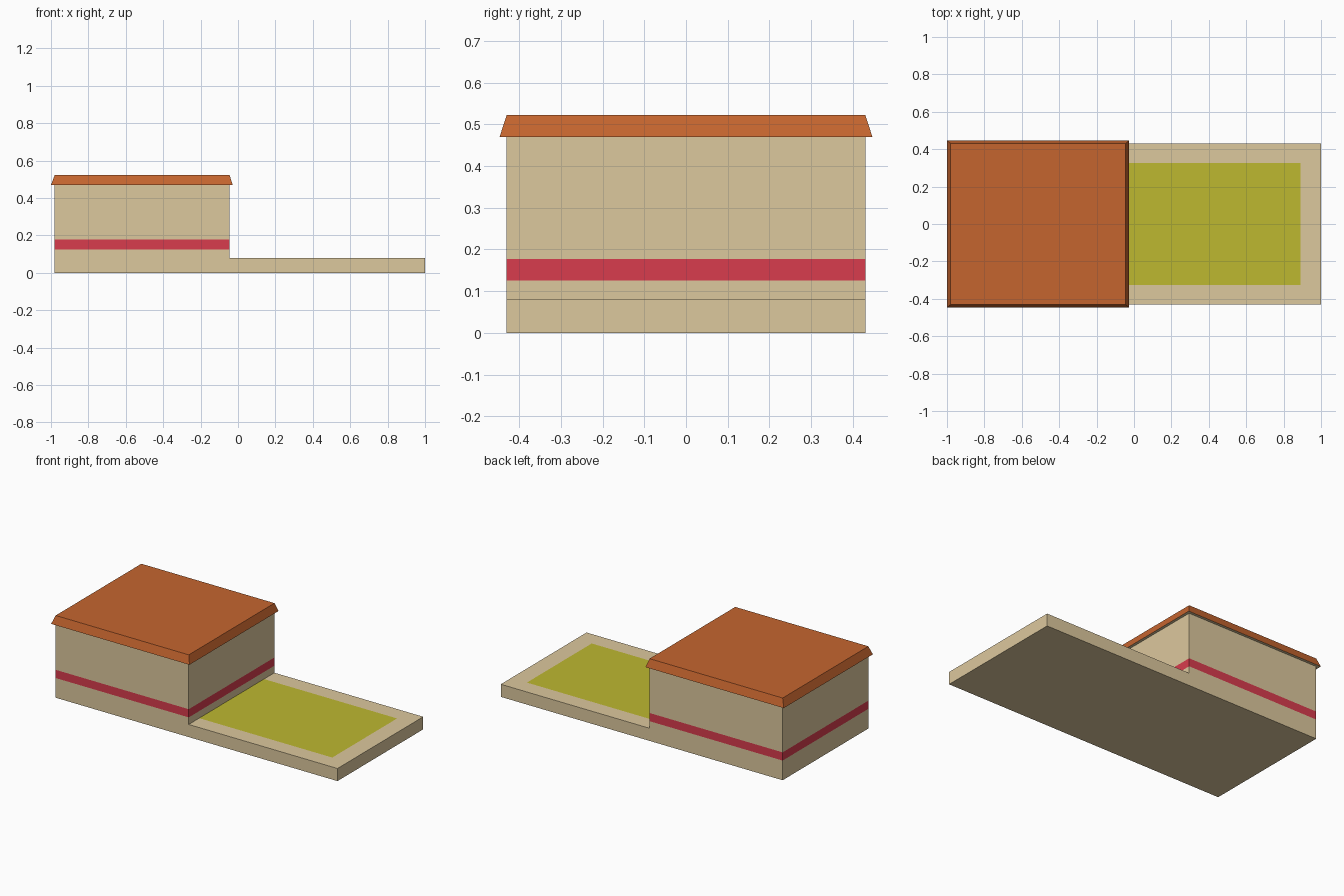
import bpy, bmesh

if "Cube" in bpy.data.objects:
    bpy.data.objects.remove(bpy.data.objects["Cube"])


def material(name, color):
    m = bpy.data.materials.new(name)
    m.diffuse_color = (*color, 1)
    m.use_nodes = True
    m.node_tree.nodes["Principled BSDF"].inputs["Base Color"].default_value = m.diffuse_color
    return m


TAN = material("tan_wall", (0.72, 0.58, 0.34))
RED = material("red_band", (0.69, 0.045, 0.075))
LIME = material("lime_lawn", (0.51, 0.48, 0.03))
ORANGE = material("orange_roof", (0.56, 0.13, 0.028))


def finish(bm, name, mats):
    bmesh.ops.recalc_face_normals(bm, faces=bm.faces)
    me = bpy.data.meshes.new(name)
    bm.to_mesh(me)
    bm.free()
    for m in mats:
        me.materials.append(m)
    ob = bpy.data.objects.new(name, me)
    bpy.context.collection.objects.link(ob)
    return ob


def prism(bm, bottom, top):
    """Closed solid between two matching loops of points."""
    a = [bm.verts.new(p) for p in bottom]
    b = [bm.verts.new(p) for p in top]
    bm.faces.new(a)
    bm.faces.new(b)
    for i in range(len(a)):
        j = (i + 1) % len(a)
        bm.faces.new((a[i], a[j], b[j], b[i]))


def rect(x0, x1, hy, z):
    return [(x0, -hy, z), (x1, -hy, z), (x1, hy, z), (x0, hy, z)]


def cut(bm, faces, co, no):
    geom = set(faces)
    for f in faces:
        geom.update(f.edges, f.verts)
    bmesh.ops.bisect_plane(bm, geom=list(geom), plane_co=co, plane_no=no)


X0, X1, HY, STEP = -0.98, 1.0, 0.43, -0.045
TERRACE, EAVES, TOP = 0.08, 0.47, 0.522
LAWN_X, LAWN_Y = 0.89, 0.325
BAND = (0.125, 0.177)

# Building and terrace: one L-shaped profile, with flush colour areas
profile = [(X0, 0), (X1, 0), (X1, TERRACE), (STEP, TERRACE), (STEP, EAVES), (X0, EAVES)]
bm = bmesh.new()
prism(bm, [(x, -HY, z) for x, z in profile], [(x, HY, z) for x, z in profile])
for z in BAND:
    cut(bm, bm.faces[:], (0, 0, z), (0, 0, 1))


def terrace_faces():
    return [f for f in bm.faces if all(abs(v.co.z - TERRACE) < 1e-4 for v in f.verts)]


for co, no in (((LAWN_X, 0, 0), (1, 0, 0)),
               ((0, LAWN_Y, 0), (0, 1, 0)),
               ((0, -LAWN_Y, 0), (0, 1, 0))):
    cut(bm, terrace_faces(), co, no)
for f in terrace_faces():
    c = f.calc_center_median()
    if c.x < LAWN_X and abs(c.y) < LAWN_Y:
        f.material_index = 2
for f in bm.faces:
    if all(BAND[0] - 1e-4 < v.co.z < BAND[1] + 1e-4 for v in f.verts):
        f.material_index = 1
finish(bm, "building_and_terrace", [TAN, RED, LIME])

# Flat roof slab with overhanging sloped rim and plain underside
bm = bmesh.new()
prism(bm, rect(-1.0, -0.028, 0.447, EAVES), rect(X0, STEP, HY, TOP))
for f in bm.faces:
    if all(abs(v.co.z - EAVES) < 1e-4 for v in f.verts):
        f.material_index = 1
finish(bm, "roof", [ORANGE, TAN])
